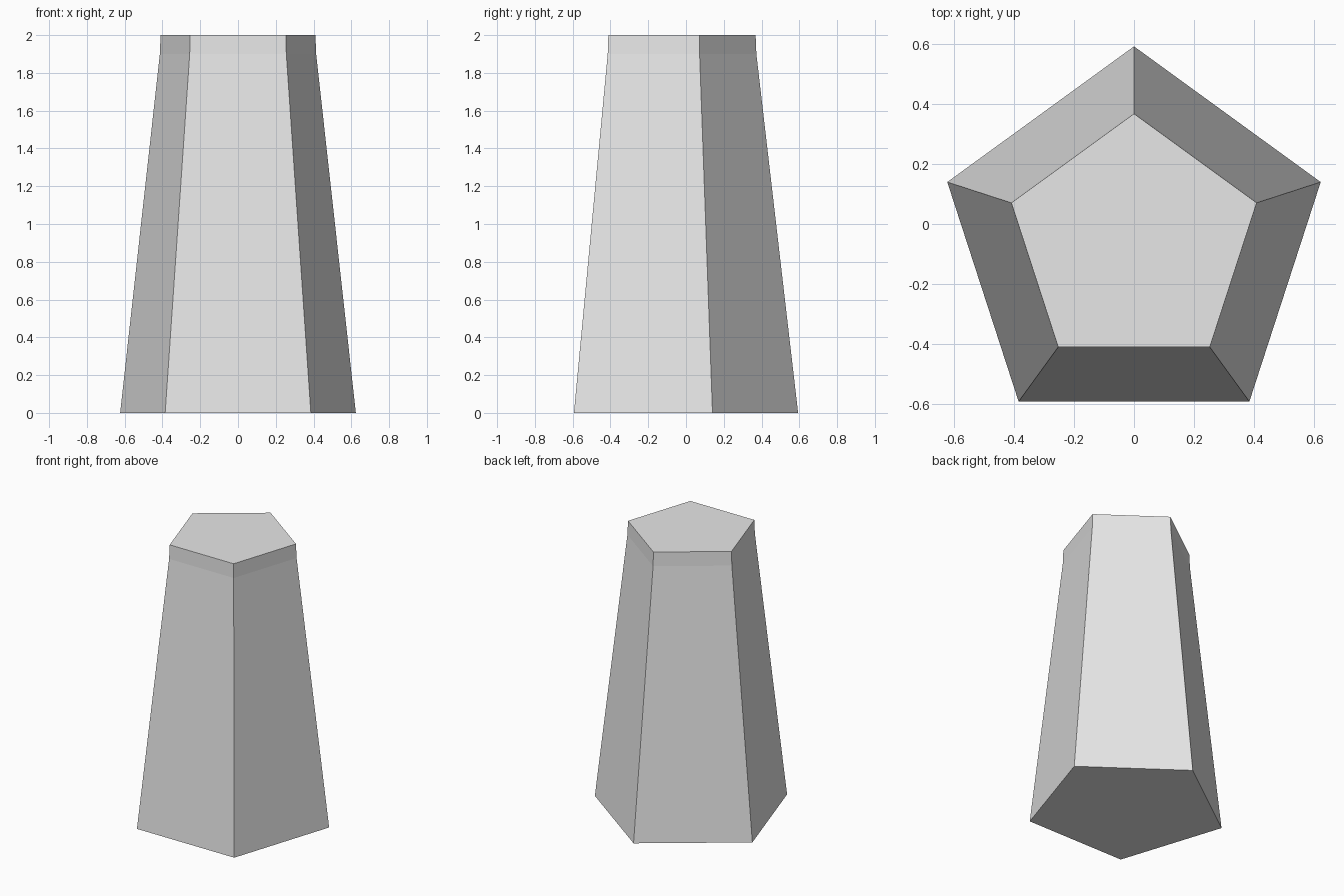
import bpy
import bmesh
from math import sin, cos, pi

cube = bpy.data.objects.get("Cube")
if cube:
    bpy.data.objects.remove(cube, do_unlink=True)

SIDES = 5
CENTRE_Y = -0.0625

grey = bpy.data.materials.new("light grey")
grey.use_nodes = True
grey.diffuse_color = (0.8, 0.8, 0.8, 1)
grey.node_tree.nodes["Principled BSDF"].inputs["Base Color"].default_value = (0.8, 0.8, 0.8, 1)


def pentagon_column(name, rings):
    """Closed five-sided column through rings of (radius, height)."""
    bm = bmesh.new()
    loops = []
    for radius, z in rings:
        angles = [pi / 2 + 2 * pi * i / SIDES for i in range(SIDES)]
        loops.append([bm.verts.new((radius * cos(a), CENTRE_Y + radius * sin(a), z)) for a in angles])
    for low, high in zip(loops, loops[1:]):
        for i in range(SIDES):
            j = (i + 1) % SIDES
            bm.faces.new((low[i], low[j], high[j], high[i]))
    bm.faces.new(loops[0][::-1])
    bm.faces.new(loops[-1])
    bmesh.ops.recalc_face_normals(bm, faces=bm.faces)
    mesh = bpy.data.meshes.new(name)
    bm.to_mesh(mesh)
    bm.free()
    mesh.materials.append(grey)
    obj = bpy.data.objects.new(name, mesh)
    bpy.context.scene.collection.objects.link(obj)
    return obj


# Tapered pillar with a short upright band at the top
pentagon_column("pillar", [(0.656, 0), (0.435, 1.9), (0.431, 2)])
